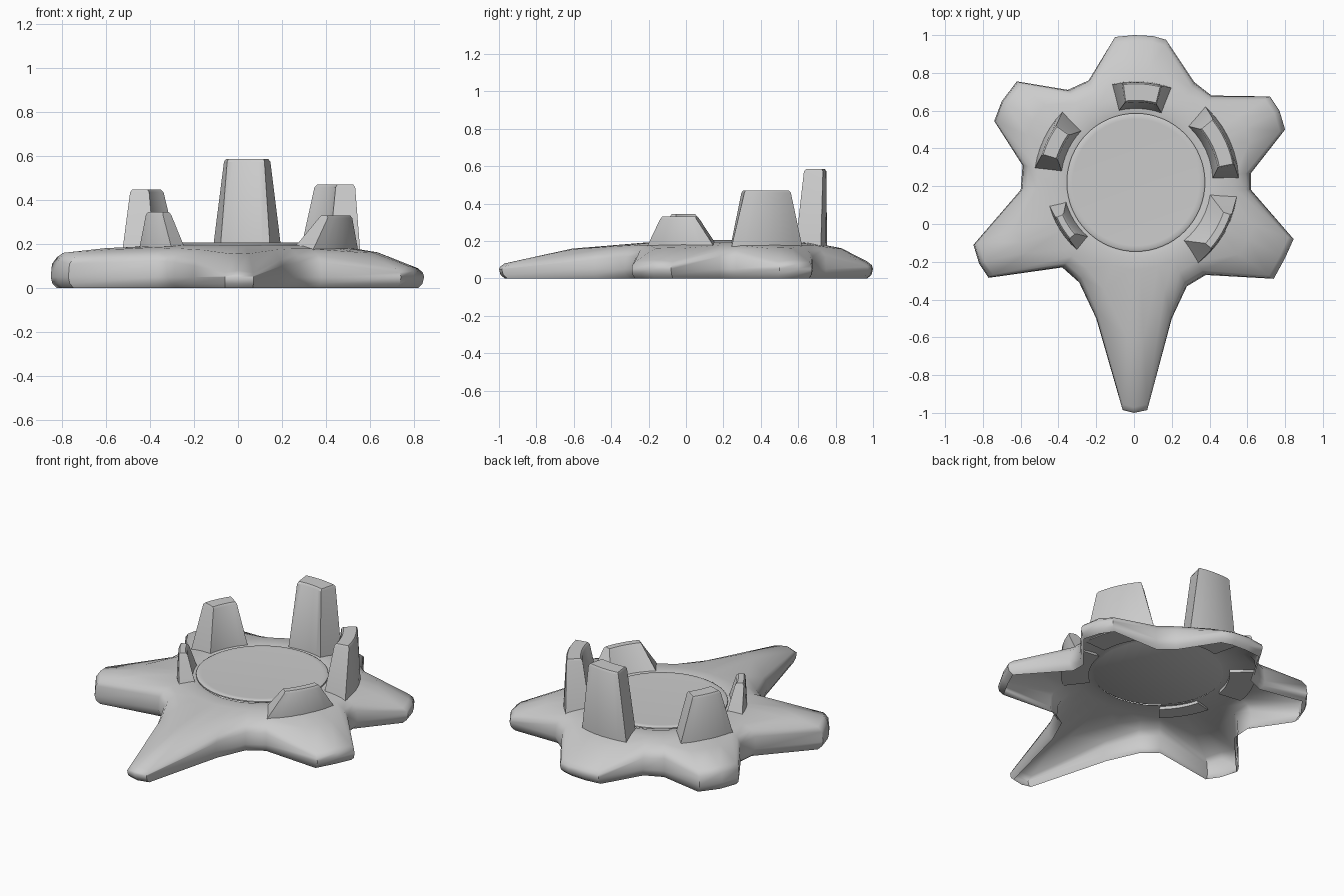
import bpy, bmesh
from math import sin, cos, radians, atan2, pi
from mathutils import Vector

if "Cube" in bpy.data.objects:
    bpy.data.objects.remove(bpy.data.objects["Cube"])

CX, CY = 0.01, 0.22          # centre of the round plate


def finish(bm, name, angle=35):
    bmesh.ops.recalc_face_normals(bm, faces=bm.faces)
    me = bpy.data.meshes.new(name)
    bm.to_mesh(me)
    bm.free()
    ob = bpy.data.objects.new(name, me)
    bpy.context.collection.objects.link(ob)
    bpy.ops.object.select_all(action='DESELECT')
    ob.select_set(True)
    bpy.context.view_layer.objects.active = ob
    bpy.ops.object.shade_smooth_by_angle(angle=radians(angle))
    return ob


def loft(bm, rings, closed=True):
    rows = [[bm.verts.new(p) for p in r] for r in rings]
    for a, b in zip(rows, rows[1:]):
        n = len(a)
        for i in range(n if closed else n - 1):
            j = (i + 1) % n
            bm.faces.new((a[i], a[j], b[j], b[i]))
    return rows


# Star-shaped shell: outline points (x, y, shoulder height), open underneath
outline = [
    (0.0, -1.0, .08), (.07, -.985, .07), (.2, -.5, .13), (.28, -.33, .15), (.38, -.27, .15),
    (.74, -.29, .09), (.80, -.18, .10), (.845, -.08, .09), (.62, .18, .15), (.62, .27, .15),
    (.8, .5, .09), (.77, .6, .10), (.72, .675, .09), (.41, .68, .15), (.32, .75, .15),
    (.17, .975, .08), (.1, .995, .085), (0, 1.0, .09), (-.1, .99, .085),
    (-.24, .76, .15), (-.35, .71, .16), (-.62, .755, .13), (-.70, .65, .14), (-.74, .545, .13),
    (-.59, .31, .16), (-.6, .18, .16), (-.85, -.11, .14), (-.82, -.21, .16), (-.77, -.285, .14),
    (-.38, -.23, .16), (-.29, -.31, .15), (-.2, -.5, .13), (-.06, -.985, .07)]


def ring(fn):
    pts = []
    for x, y, h in outline:
        d = Vector((x - CX, y - CY))
        r, z = fn(d.length, h)
        d.normalize()
        pts.append((CX + d.x * r, CY + d.y * r, z))
    return pts


bm = bmesh.new()
loft(bm, [
    ring(lambda r, h: (r - .03, .0)),
    ring(lambda r, h: (r - .008, .02)),
    ring(lambda r, h: (r, .05)),
    ring(lambda r, h: (r - .006, h * .78)),
    ring(lambda r, h: (r - .03, h)),
    ring(lambda r, h: ((r - .03) * .5 + .235, h + (.19 - h) * .72)),
    ring(lambda r, h: (.46, .19)),
    ring(lambda r, h: (.40, .194)),
    ring(lambda r, h: (.36, .185))])
finish(bm, "star_body", 50)

# Round plate in the middle
bm = bmesh.new()
prof = [(.355, .186), (.366, .192), (.366, .2), (.355, .206), (.335, .205)]
rows = loft(bm, [[(CX + r * cos(2 * pi * i / 64), CY + r * sin(2 * pi * i / 64), z)
                  for i in range(64)] for r, z in prof])
bm.faces.new(rows[0])
bm.faces.new(rows[-1])
finish(bm, "round_plate")


# Tapered curved pillars standing around the plate
def pillar(name, mid, half, r_in, r_out, top_half, top_in, top_out, z_top):
    n = 6
    bm = bmesh.new()

    def arc(h, ri, ro, z):
        ang = [radians(mid - h + 2 * h * i / n) for i in range(n + 1)]
        outer = [(CX + ro * cos(a), CY + ro * sin(a), z) for a in ang]
        inner = [(CX + ri * cos(a), CY + ri * sin(a), z) for a in reversed(ang)]
        return outer + inner

    rows = loft(bm, [arc(half, r_in, r_out, .17),
                     arc(top_half, top_in, top_out, z_top - .012),
                     arc(top_half - .8, top_in + .01, top_out - .008, z_top)])
    bm.faces.new(rows[0])
    bm.faces.new(rows[-1])
    finish(bm, name)


pillar("back_pillar", 86.5, 17, .39, .535, 11.5, .425, .53, .585)
pillar("right_back_pillar", 25, 22.5, .405, .545, 15, .44, .53, .47)
pillar("right_front_pillar", -30, 22.5, .385, .54, 12, .48, .535, .33)
pillar("left_back_pillar", 154, 18, .395, .54, 10, .43, .52, .447)
pillar("left_front_pillar", 212, 17.5, .38, .475, 9, .415, .465, .345)
